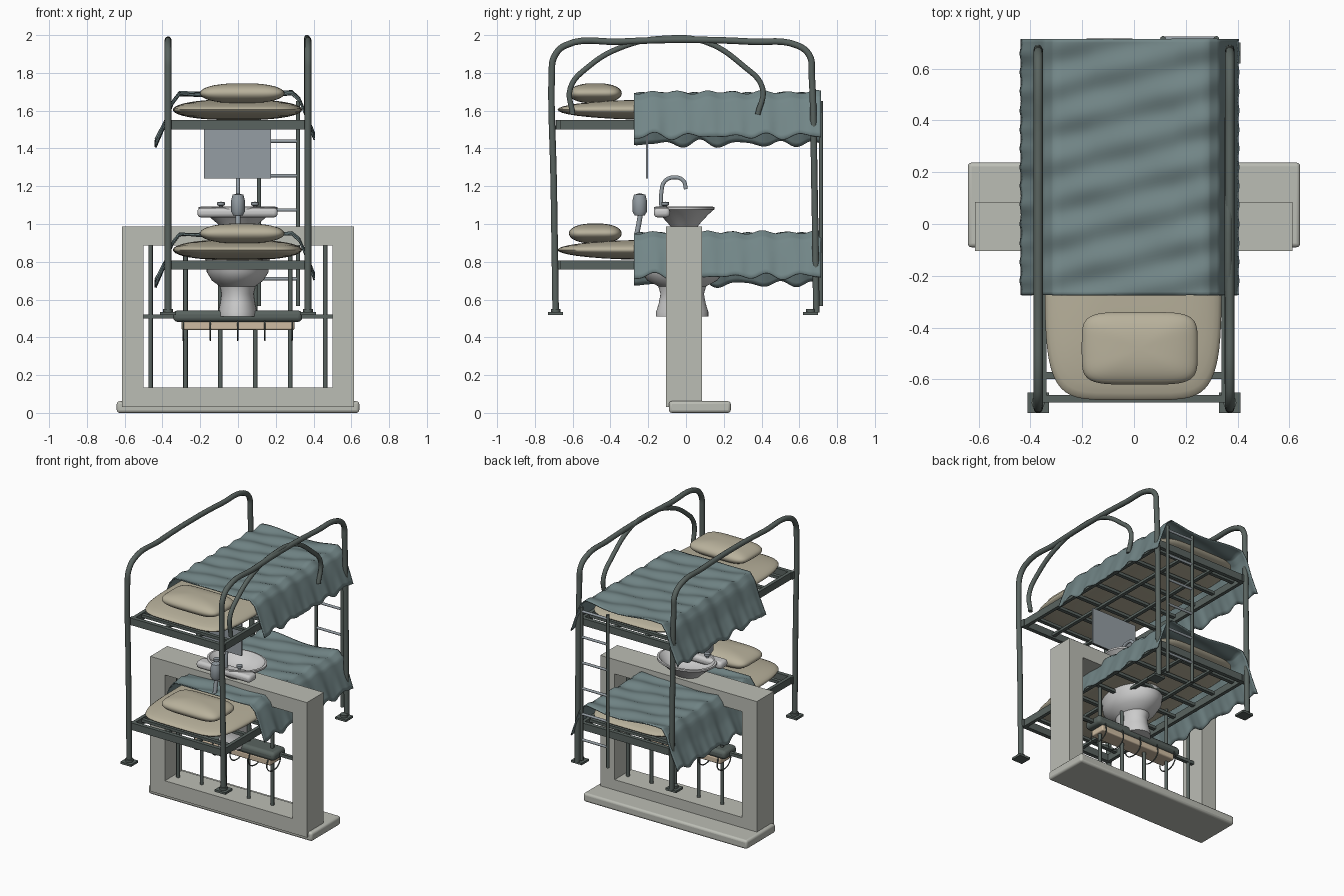
import bpy, bmesh, math
from mathutils import Vector

if "Cube" in bpy.data.objects:
    bpy.data.objects.remove(bpy.data.objects["Cube"])

def mat(name, r, g, b):
    m = bpy.data.materials.new(name)
    m.diffuse_color = (r, g, b, 1)
    m.use_nodes = True
    m.node_tree.nodes["Principled BSDF"].inputs["Base Color"].default_value = m.diffuse_color
    return m

STEEL = mat("steel", .10, .125, .115)
CLOTH = mat("cloth", .17, .24, .245)
LINEN = mat("linen", .48, .44, .33)
STONE = mat("stone", .50, .51, .46)
CERAMIC = mat("ceramic", .55, .55, .53)
CHROME = mat("chrome", .30, .34, .37)
TAN = mat("tan", .62, .50, .36)

def finish(name, bm, m, angle=40, bevel=0):
    me = bpy.data.meshes.new(name)
    bmesh.ops.recalc_face_normals(bm, faces=bm.faces)
    bm.to_mesh(me)
    bm.free()
    ob = bpy.data.objects.new(name, me)
    bpy.context.collection.objects.link(ob)
    me.materials.append(m)
    if bevel:
        b = ob.modifiers.new("bevel", 'BEVEL')
        b.width, b.segments = bevel, 3
    bpy.ops.object.select_all(action='DESELECT')
    bpy.context.view_layer.objects.active = ob
    ob.select_set(True)
    if angle:
        bpy.ops.object.shade_smooth_by_angle(angle=math.radians(angle))
    return ob

def box(name, x, y, z, m, bevel=0):
    bm = bmesh.new()
    bmesh.ops.create_cube(bm, size=1)
    for v in bm.verts:
        v.co = [a[0] + (c + .5) * (a[1] - a[0]) for a, c in zip((x, y, z), v.co)]
    return finish(name, bm, m, 35 if bevel else 0, bevel)

def tube(name, pts, r, m, smooth=False):
    cu = bpy.data.curves.new(name, 'CURVE')
    cu.dimensions = '3D'
    cu.bevel_depth, cu.bevel_resolution, cu.use_fill_caps = r, 3, True
    if smooth:
        s = cu.splines.new('BEZIER')
        s.bezier_points.add(len(pts) - 1)
        for p, c in zip(s.bezier_points, pts):
            p.co = c
            p.handle_left_type = p.handle_right_type = 'AUTO'
        s.resolution_u = 6
    else:
        s = cu.splines.new('POLY')
        s.points.add(len(pts) - 1)
        for p, c in zip(s.points, pts):
            p.co = (*c, 1)
    ob = bpy.data.objects.new(name, cu)
    bpy.context.collection.objects.link(ob)
    cu.materials.append(m)
    bpy.ops.object.select_all(action='DESELECT')
    bpy.context.view_layer.objects.active = ob
    ob.select_set(True)
    bpy.ops.object.convert(target='MESH')
    bpy.ops.object.shade_smooth_by_angle(angle=math.radians(50))

def lathe(name, profile, c, sx, sy, m, n=40):
    bm = bmesh.new()
    rings = [[bm.verts.new((c[0] + r * sx * math.cos(2 * math.pi * i / n),
                            c[1] + r * sy * math.sin(2 * math.pi * i / n), z))
              for i in range(n)] for r, z in profile]
    for a, b in zip(rings, rings[1:]):
        for i in range(n):
            bm.faces.new((a[i], a[(i + 1) % n], b[(i + 1) % n], b[i]))
    bmesh.ops.remove_doubles(bm, verts=bm.verts, dist=1e-5)
    return finish(name, bm, m)

def cushion(name, c, s, e, m):
    # rounded-rectangle plan with a lens-shaped section
    bm = bmesh.new()
    bmesh.ops.create_uvsphere(bm, u_segments=64, v_segments=20, radius=1)
    for v in bm.verts:
        r = math.hypot(v.co.x, v.co.y)
        if r > 1e-5:
            f = [math.copysign(abs(k / r) ** e, k) * r ** .8 for k in v.co.xy]
        else:
            f = [0, 0]
        v.co = (c[0] + s[0] * f[0], c[1] + s[1] * f[1], c[2] + s[2] * v.co.z)
    return finish(name, bm, m, 60)

PROFILE = [(-.44, 1.425), (-.385, 1.54), (-.345, 1.645), (-.31, 1.69), (-.15, 1.685),
           (.15, 1.685), (.285, 1.695), (.325, 1.66), (.355, 1.59), (.405, 1.465)]

def blanket(name, dz):
    bm = bmesh.new()
    cross = []
    for (x0, z0), (x1, z1) in zip(PROFILE, PROFILE[1:]):
        cross += [(x0 + (x1 - x0) * k / 5, z0 + (z1 - z0) * k / 5) for k in range(5)]
    cross.append(PROFILE[-1])
    rows = []
    for j in range(71):
        y = -.275 + .99 * j / 70
        row = []
        for x, z in cross:
            drop = max(0, (1.62 - z) / .2)
            w = .007 * math.sin(43 * (y - .25 * x)) + .004 * math.sin(24 * y + 14 * x)
            w += drop * .014 * math.sin(31 * y + 2 * x)
            side = drop * .006 * math.sin(43 * y)
            row.append(bm.verts.new((x - math.copysign(side, x), y, z + w + dz)))
        rows.append(row)
    for a, b in zip(rows, rows[1:]):
        for i in range(len(a) - 1):
            bm.faces.new((a[i], a[i + 1], b[i + 1], b[i]))
    ob = finish(name, bm, CLOTH, 60)
    s = ob.modifiers.new("thickness", 'SOLIDIFY')
    s.thickness, s.offset = .007, 0

# bed hoops and feet
hoop = [(-.69, .53), (-.70, 1.2), (-.71, 1.8), (-.70, 1.88), (-.64, 1.945), (-.35, 1.965),
        (0, 1.975), (.35, 1.965), (.59, 1.945), (.655, 1.89), (.665, 1.8), (.68, 1.2), (.69, .53)]
for sx, side in ((-1, "left"), (1, "right")):
    tube(side + "_bed_hoop", [(sx * .37, y, z) for y, z in hoop], .018, STEEL, True)
    for y, end in ((-.69, "front"), (.66, "back")):
        box(f"{side}_{end}_foot", (sx * .37 - .042, sx * .37 + .042), (y - .04, y + .04),
            (.518, .533), STEEL)
        tube(f"{side}_{end}_foot_collar", [(sx * .37, y, .53), (sx * .37, y, .55)], .026, STEEL)

# arched guard rail on the right side
arc = [(-.60, 1.58), (-.612, 1.72), (-.52, 1.83), (-.33, 1.94), (-.1, 1.984),
       (.1, 1.965), (.30, 1.84), (.405, 1.72), (.38, 1.58)]
tube("guard_rail", [(.365, y, z) for y, z in arc], .015, STEEL, True)

# two bunks
for dz, lvl in ((0, "upper"), (-.742, "lower")):
    zr = (1.50 + dz, 1.55 + dz)
    for y, end in ((-.675, "front"), (.665, "back")):
        box(f"{lvl}_{end}_rail", (-.37, .37), (y - .014, y + .014), zr, STEEL)
    for sx, side in ((-1, "left"), (1, "right")):
        box(f"{lvl}_{side}_rail", (sx * .35 - .012, sx * .35 + .012), (-.69, .68), zr, STEEL)
        box(f"{lvl}_{side}_long_slat", (sx * .12 - .012, sx * .12 + .012), (-.67, .67),
            (1.512 + dz, 1.53 + dz), STEEL)
    for i in range(7):
        y = -.585 + i * .195
        box(f"{lvl}_slat_{i}", (-.35, .35), (y - .013, y + .013), (1.525 + dz, 1.545 + dz), STEEL)
    cushion(lvl + "_mattress", (-.003, 0, 1.605 + dz), (.342, .68, .055), .36, LINEN)
    cushion(lvl + "_pillow", (.022, -.48, 1.692 + dz), (.224, .14, .053), .42, LINEN)
    blanket(lvl + "_blanket", dz)

# ladder
for x, side in ((.112, "left"), (.318, "right")):
    tube(f"ladder_{side}_rail", [(x, .715, .565), (x, .715, 1.65)], .011, STEEL)
for i in range(6):
    z = .71 + i * .182
    tube(f"ladder_rung_{i}", [(.112, .715, z), (.318, .715, z)], .009, CHROME)

# mirror panel
box("mirror_panel", (-.18, .175), (-.211, -.201), (1.24, 1.50), CHROME)

# barred window frame and base slab
FY = (-.105, .085)
box("frame_left", (-.615, -.50), FY, (.03, .987), STONE)
box("frame_right", (.50, .613), FY, (.03, .987), STONE)
box("frame_top", (-.50, .50), FY, (.885, .987), STONE)
box("frame_bottom", (-.50, .50), FY, (.03, .135), STONE)
box("base_slab", (-.642, .642), (-.09, .237), (0, .062), STONE, .015)
for i in range(6):
    x = -.463 + i * .185
    tube(f"window_bar_{i}", [(x, -.01, .13), (x, -.01, .89)], .012, STEEL)
box("window_cross_bar", (-.5, .5), (-.022, .002), (.50, .522), STEEL)

# padded bench with hanging straps
box("bench_pad", (-.343, .34), (-.085, .055), (.482, .542), STEEL, .022)
box("bench_board", (-.30, .30), (-.07, .045), (.44, .483), TAN, .008)
for i in range(5):
    x = -.29 + i * .144
    tube(f"bench_strap_{i}", [(x, -.07, .49), (x, -.085, .43), (x, -.02, .385), (x, .06, .42),
                              (x, .055, .49)], .004, STEEL, True)

# toilet
lathe("toilet_bowl", [(0, .51), (.60, .51), (.60, .535), (.54, .58), (.50, .63), (.55, .67),
                      (.80, .70), (.96, .745), (1, .80), (1, .83), (.85, .83), (.70, .77),
                      (.40, .70), (0, .69)], (-.002, -.02), .17, .23, CERAMIC)

# sink with deck, spout and knobs
lathe("sink_bowl", [(0, .987), (.45, .987), (.54, 1.005), (.8, 1.05), (1, 1.078), (1.0, 1.09),
                    (.93, 1.092), (.85, 1.075), (.6, 1.03), (0, 1.01)],
      (0, -.01), .208, .16, CERAMIC)
box("sink_deck", (-.215, .21), (-.17, -.085), (1.035, 1.086), CERAMIC, .02)
tube("sink_spout", [(0, -.13, 1.07), (0, -.13, 1.17), (0, -.113, 1.225), (0, -.065, 1.247),
                    (0, -.015, 1.23), (0, 0, 1.185)], .011, CHROME, True)
for x, side in ((-.09, "left"), (.09, "right")):
    lathe(f"{side}_knob", [(0, 1.07), (.5, 1.07), (.5, 1.095), (1, 1.1), (1, 1.115), (0, 1.118)],
          (x, -.11), .02, .02, CHROME, 16)

# soap dispenser on its stem
lathe("soap_dispenser", [(0, 1.045), (.7, 1.045), (1, 1.065), (1, 1.125), (.8, 1.155), (0, 1.163)],
      (0, -.245), .036, .038, CHROME, 24)
tube("dispenser_stem", [(0, -.24, 1.06), (0, -.25, 1.0), (0, -.26, .95)], .014, CHROME)
